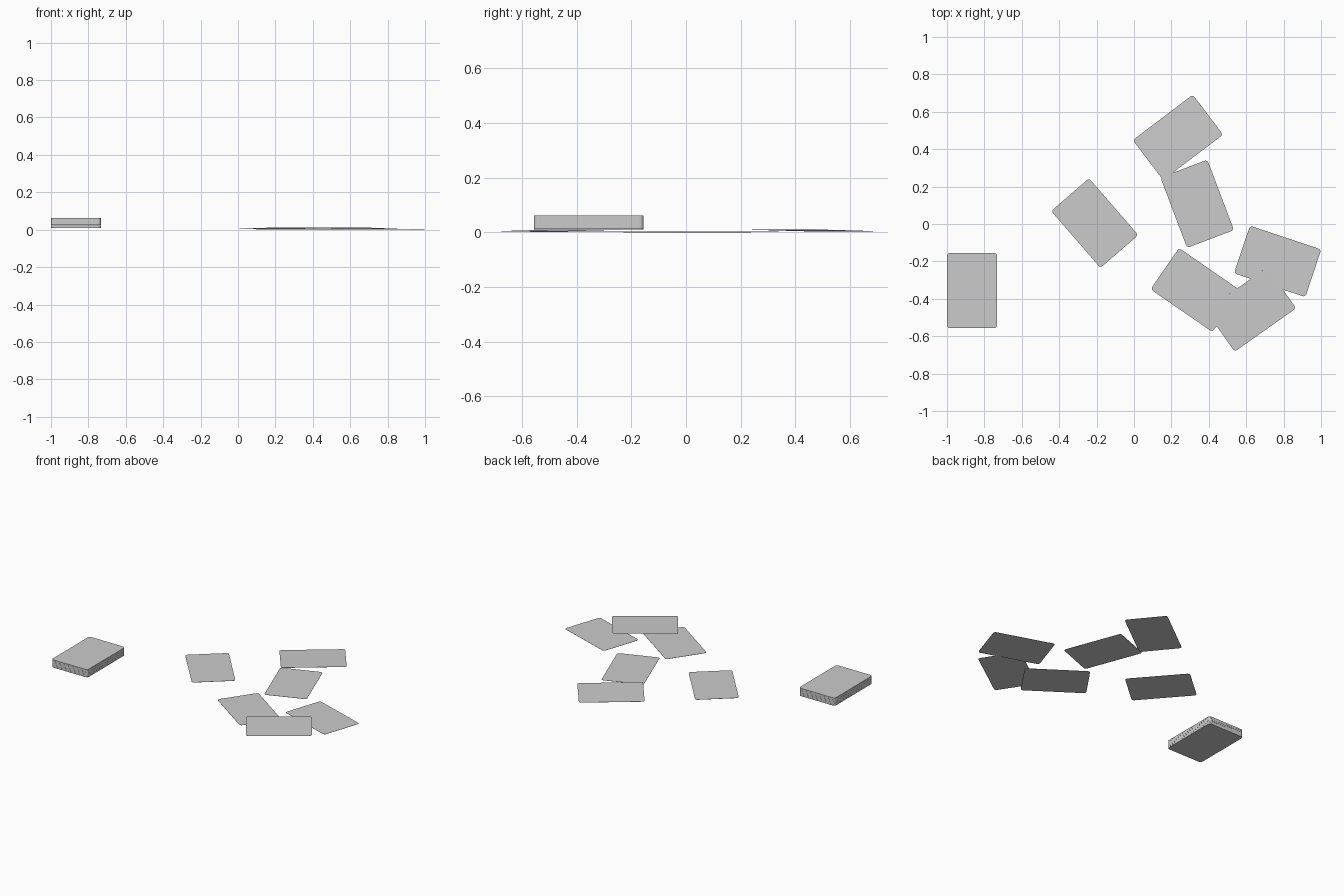
import bpy, bmesh
from math import cos, sin, pi, radians, atan2
from mathutils import Matrix

if "Cube" in bpy.data.objects:
    bpy.data.objects.remove(bpy.data.objects["Cube"])

L, W, T, R = 0.402, 0.268, 0.0011, 0.016


def add_card(bm, z=0.0):
    # one thin rounded-corner card, long side on x
    pts = []
    for i, (sx, sy) in enumerate([(1, 1), (-1, 1), (-1, -1), (1, -1)]):
        for k in range(5):
            a = i * pi / 2 + k * pi / 8
            pts.append((sx * (L / 2 - R) + R * cos(a), sy * (W / 2 - R) + R * sin(a)))
    low = [bm.verts.new((x, y, z)) for x, y in pts]
    top = [bm.verts.new((x, y, z + T)) for x, y in pts]
    bm.faces.new(low[::-1])
    bm.faces.new(top)
    n = len(pts)
    for i in range(n):
        j = (i + 1) % n
        bm.faces.new((low[i], low[j], top[j], top[i]))


def finish(bm, name, matrix):
    bm.transform(matrix)
    me = bpy.data.meshes.new(name)
    bm.to_mesh(me)
    bm.free()
    ob = bpy.data.objects.new(name, me)
    bpy.context.collection.objects.link(ob)
    return ob


# Loose cards: centre x, y, z, long-side angle, tilt about the long side
loose = [
    ("card_left", -0.21, 0.005, 0.0, atan2(-0.30, 0.26), 0),
    ("card_middle", 0.338, 0.108, 0.002, atan2(-0.37, 0.14), 0),
    ("card_back", 0.235, 0.463, 0.0065, atan2(0.237, 0.313), -1.3),
    ("card_front_left", 0.33, -0.353, 0.002, atan2(-0.228, 0.33), 0),
    ("card_right", 0.768, -0.20, 0.002, atan2(-0.127, 0.38), 0),
    ("card_front_top", 0.625, -0.457, 0.0065, atan2(0.23, 0.325), 1.3),
]
for name, x, y, z, ang, tilt in loose:
    bm = bmesh.new()
    add_card(bm)
    finish(bm, name, Matrix.Translation((x, y, z)) @ Matrix.Rotation(ang, 4, 'Z')
           @ Matrix.Rotation(radians(tilt), 4, 'X'))

# Deck: stacked cards
bm = bmesh.new()
for i in range(46):
    add_card(bm, i * 0.00114)
finish(bm, "card_deck", Matrix.Translation((-0.866, -0.356, 0.009)) @ Matrix.Rotation(pi / 2, 4, 'Z'))
